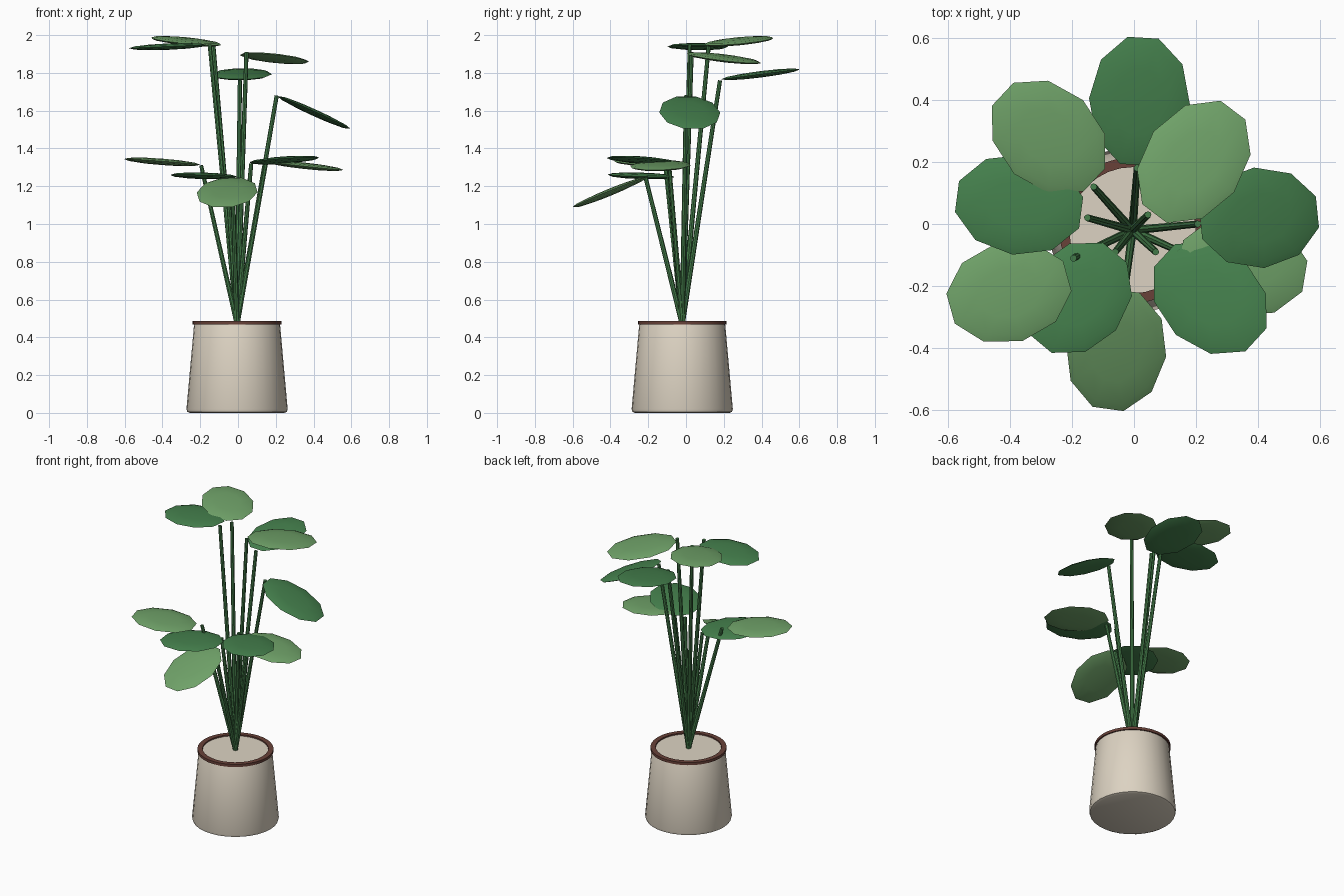
import bpy, bmesh, math
from mathutils import Vector, Matrix

if "Cube" in bpy.data.objects:
    bpy.data.objects.remove(bpy.data.objects["Cube"])

CX, CY = -0.005, -0.02


def material(name, rgb):
    m = bpy.data.materials.new(name)
    m.diffuse_color = (*rgb, 1)
    m.use_nodes = True
    m.node_tree.nodes["Principled BSDF"].inputs["Base Color"].default_value = m.diffuse_color
    return m


DARK = material("dark_leaf", (0.06, 0.22, 0.075))
LIGHT = material("light_leaf", (0.16, 0.36, 0.14))
STEM = material("stem_green", (0.06, 0.21, 0.07))
CREAM = material("cream_pot", (0.72, 0.65, 0.54))
BROWN = material("brown_rim", (0.14, 0.053, 0.04))


def finish(bm, name, mat, angle=40):
    bmesh.ops.recalc_face_normals(bm, faces=bm.faces)
    me = bpy.data.meshes.new(name)
    bm.to_mesh(me)
    bm.free()
    me.materials.append(mat)
    ob = bpy.data.objects.new(name, me)
    bpy.context.collection.objects.link(ob)
    bpy.context.view_layer.objects.active = ob
    ob.select_set(True)
    bpy.ops.object.shade_smooth_by_angle(angle=math.radians(angle))
    ob.select_set(False)
    return ob


def lathe(name, profile, mat, closed, n=32):
    """Turn an (r, z) profile around the pot axis."""
    bm = bmesh.new()
    rings = []
    for r, z in profile:
        rings.append([bm.verts.new((CX + r * math.cos(2 * math.pi * i / n),
                                    CY + r * math.sin(2 * math.pi * i / n), z))
                      for i in range(n)])
    pairs = list(zip(rings, rings[1:]))
    if closed:
        pairs.append((rings[-1], rings[0]))
    else:
        bm.faces.new(rings[0])
        bm.faces.new(rings[-1])
    for a, b in pairs:
        for i in range(n):
            j = (i + 1) % n
            bm.faces.new((a[i], a[j], b[j], b[i]))
    return finish(bm, name, mat)


def stem(name, top):
    a, b = Vector((CX, CY, 0.47)), Vector(top)
    d = b - a
    bm = bmesh.new()
    m = Matrix.Translation((a + b) / 2) @ d.to_track_quat('Z', 'Y').to_matrix().to_4x4()
    bmesh.ops.create_cone(bm, cap_ends=True, segments=8, radius1=0.014,
                          radius2=0.011, depth=d.length, matrix=m)
    return finish(bm, name, STEM)


def leaf(name, base, tip, mat, width=0.325, thick=0.034):
    a, b = Vector(base), Vector(tip)
    x = (b - a).normalized()
    y = Vector((0, 0, 1)).cross(x).normalized()
    z = x.cross(y)
    rot = Matrix((x, y, z)).transposed().to_4x4()
    bm = bmesh.new()
    bmesh.ops.create_uvsphere(bm, u_segments=10, v_segments=6, radius=1)
    size = Matrix.Diagonal(((b - a).length / 2, width / 2, thick / 2, 1))
    bm.transform(Matrix.Translation((a + b) / 2) @ rot @ size)
    return finish(bm, name, mat, 70)


# Pot with closed soil-level top, and rim band
lathe("pot", [(0.25, 0), (0.264, 0.006), (0.268, 0.02), (0.228, 0.465), (0.222, 0.477)],
      CREAM, False)
lathe("pot_rim", [(0.203, 0.468), (0.235, 0.468), (0.235, 0.486), (0.203, 0.486)], BROWN, True)

# Stem top, leaf base and leaf tip for each leaf
plants = [
    ((0.01, 0.18, 1.76), (0.005, 0.18, 1.765), (0.03, 0.61, 1.82), DARK),
    ((-0.13, 0.12, 1.94), (-0.12, 0.135, 1.945), (-0.43, 0.425, 1.99), LIGHT),
    ((-0.15, 0.02, 1.95), (-0.16, 0.035, 1.948), (-0.58, 0.09, 1.93), DARK),
    ((0.045, 0.03, 1.91), (0.06, 0.025, 1.905), (0.325, 0.375, 1.85), LIGHT),
    ((0.205, 0.0, 1.68), (0.205, 0.0, 1.68), (0.6, 0.04, 1.50), DARK),
    ((0.15, -0.09, 1.33), (0.14, -0.10, 1.332), (0.56, -0.17, 1.285), LIGHT),
    ((0.07, -0.09, 1.32), (0.09, -0.095, 1.322), (0.40, -0.38, 1.355), DARK),
    ((-0.03, -0.215, 1.25), (-0.03, -0.205, 1.25), (-0.085, -0.605, 1.085), LIGHT),
    ((-0.06, -0.09, 1.25), (-0.055, -0.085, 1.248), (-0.31, -0.39, 1.262), DARK),
    ((-0.195, -0.11, 1.31), (-0.205, -0.165, 1.313), (-0.6, -0.275, 1.345), LIGHT),
]
for i, (top, base, tip, mat) in enumerate(plants, 1):
    stem(f"stem_{i}", top)
    leaf(f"leaf_{i}", base, tip, mat)
